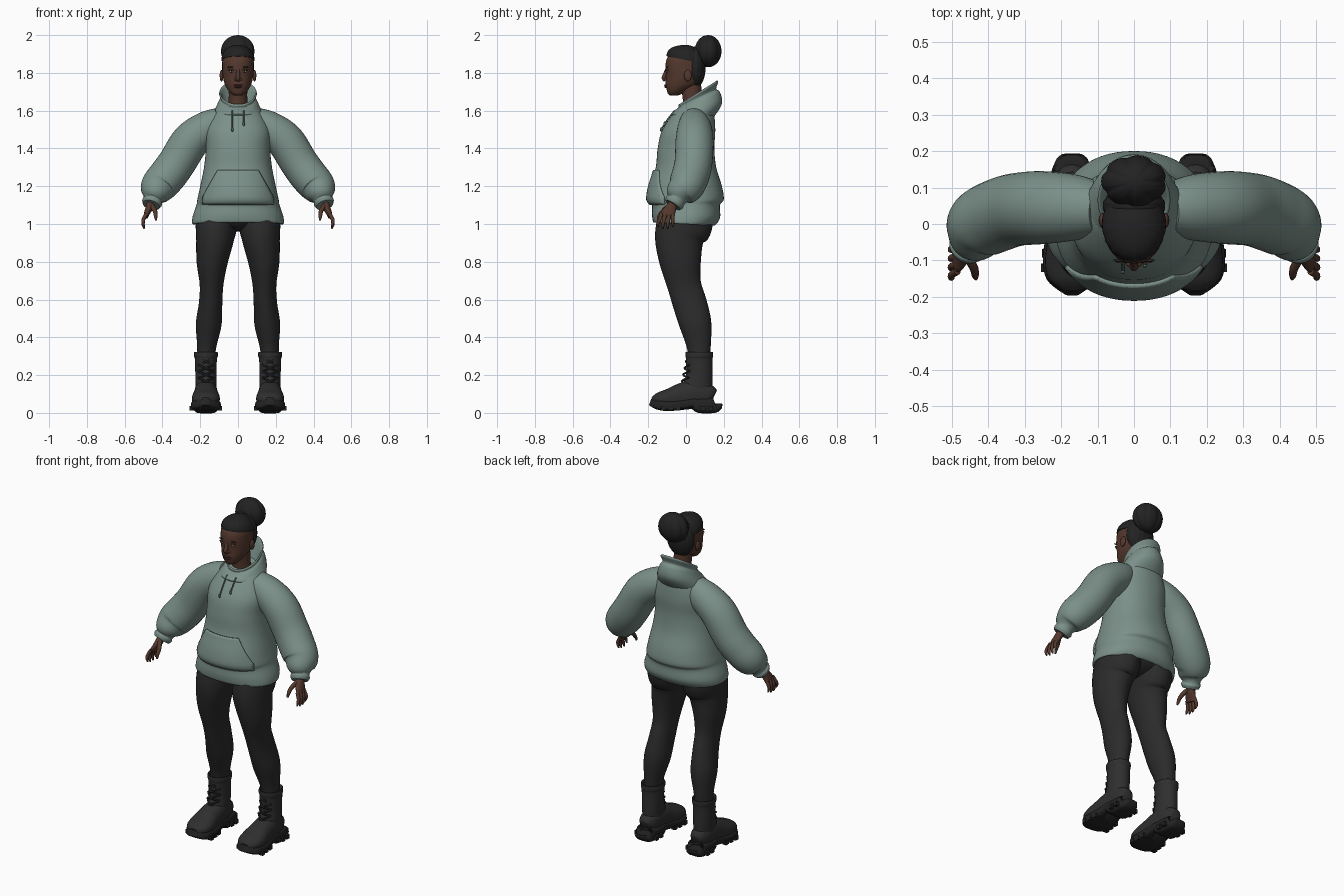
import bpy, bmesh, math
from mathutils import Vector, Matrix
from mathutils.bvhtree import BVHTree

if "Cube" in bpy.data.objects:
    bpy.data.objects.remove(bpy.data.objects["Cube"], do_unlink=True)


def material(name, *rgb):
    m = bpy.data.materials.new(name)
    m.use_nodes = True
    m.diffuse_color = (*rgb, 1)
    m.node_tree.nodes["Principled BSDF"].inputs["Base Color"].default_value = (*rgb, 1)
    return m


SAGE = material("sage fabric", .2, .28, .25)
CORD = material("dark sage cord", .1, .15, .13)
LEGGING = material("charcoal legging", .024, .024, .024)
LEATHER = material("black leather", .028, .028, .028)
RUBBER = material("black rubber", .017, .017, .017)
HAIR = material("black hair", .016, .016, .017)
SKIN = material("deep brown skin", .09, .04, .027)
LIP = material("lip brown", .07, .027, .023)
EYE = material("eye white", .3, .27, .25)
ACROSS = Vector((1, 0, 0))
DEPTH = Vector((0, 1, 0))
FOOT = .17


def finish(name, bm, mat, mirror=False):
    """Turn a bmesh into a smooth object with sharp creases."""
    bmesh.ops.recalc_face_normals(bm, faces=bm.faces)
    for face in bm.faces:
        face.smooth = True
    for edge in bm.edges:
        edge.smooth = edge.calc_face_angle(0) < .8
    mesh = bpy.data.meshes.new(name)
    bm.to_mesh(mesh)
    bm.free()
    mesh.materials.append(mat)
    ob = bpy.data.objects.new(name, mesh)
    bpy.context.collection.objects.link(ob)
    if mirror:
        ob.modifiers.new("mirror", "MIRROR").use_mirror_merge = False
    return ob


def spline(rows, steps=5):
    """Catmull-Rom interpolation of equally long tuples."""
    out = []
    last = len(rows) - 1
    for i in range(last):
        quad = [rows[max(0, min(last, i + k))] for k in (-1, 0, 1, 2)]
        for j in range(steps):
            t = j / steps
            out.append([b + t / 2 * (c - a + t * (2 * a - 5 * b + 4 * c - d + t * (3 * (b - c) + d - a)))
                        for a, b, c, d in zip(*quad)])
    return out + [rows[last]]


def section(count, power):
    """Unit superellipse with its angles."""
    for k in range(count):
        angle = math.tau * k / count
        c, s = math.cos(angle), math.sin(angle)
        yield math.copysign(abs(c) ** (2 / power), c), math.copysign(abs(s) ** (2 / power), s), angle


def bridge(bm, rows, closed):
    """Join neighbouring rows of vertices with quads."""
    for lo, hi in zip(rows, rows[1:]):
        for k in range(0 if closed else 1, len(lo)):
            bm.faces.new((lo[k - 1], lo[k], hi[k], hi[k - 1]))


def loft(name, rings, mat, mirror):
    bm = bmesh.new()
    rings = [[bm.verts.new(p) for p in ring] for ring in rings]
    bridge(bm, rings, True)
    bm.faces.new(rings[0])
    bm.faces.new(rings[-1])
    return finish(name, bm, mat, mirror)


def stack(name, mat, rows, x=0, count=48, power=2, lobes=0, groove=0, mirror=False):
    """Loft level rings: z, y, half width, half depth, optional rise to the back."""
    rings = []
    for z, y, width, depth, rise in spline([(*r, 0)[:5] for r in rows]):
        ring = []
        for c, s, angle in section(count, power):
            g = 1 - groove * abs(math.cos(lobes * angle / 2)) ** 6
            back = max(depth, .001) * s * g
            ring.append((x + max(width, .001) * c * g, y + back, z + rise * back))
        rings.append(ring)
    return loft(name, rings, mat, mirror)


def tube(name, mat, rows, ref=DEPTH, count=24, power=2, mirror=True):
    """Loft along a path: x, y, z, half size along ref, optional half size across."""
    rows = spline([(*r, r[3])[:5] for r in rows])
    points = [Vector(r[:3]) for r in rows]
    rings = []
    for i, p in enumerate(points):
        t = (points[min(i + 1, len(points) - 1)] - points[max(i - 1, 0)]).normalized()
        u = (ref - t * ref.dot(t)).normalized()
        v = t.cross(u)
        rings.append([p + u * rows[i][3] * c + v * rows[i][4] * s for c, s, _ in section(count, power)])
    return loft(name, rings, mat, mirror)


def dome(name, z, y, width, depth, height, start, lobes, groove, rise=0):
    """Grooved ellipsoid of hair, from the start latitude up to the pole."""
    rows = []
    for k in range(13):
        angle = math.radians(start + (90 - start) * k / 12)
        c = math.cos(angle)
        rows.append((z + height * math.sin(angle), y, width * c, depth * c, rise * c))
    stack(name, HAIR, rows, count=96, lobes=lobes, groove=groove)


def ball(name, mat, place, size, mirror=False):
    bm = bmesh.new()
    bmesh.ops.create_uvsphere(bm, u_segments=20, v_segments=12, radius=1)
    bm.transform(Matrix.Translation(place) @ Matrix.Diagonal((*size, 1)))
    finish(name, bm, mat, mirror)


def front_of(ob):
    """Return a function giving the foremost point of an object at x, z."""
    tree = BVHTree.FromPolygons([v.co for v in ob.data.vertices], [p.vertices for p in ob.data.polygons])
    return lambda x, z, lift=0: tree.ray_cast(Vector((x, -1, z)), DEPTH)[0] - lift * DEPTH


# Hooded top: body, hood, sleeves
body = stack("hoodie_body", SAGE, [
    (1.04, 0, .2, .14), (1, -.01, .24, .16, -.05), (1.04, 0, .24, .18, -.04), (1.1, 0, .22, .18),
    (1.13, 0, .215, .2), (1.2, 0, .2, .19), (1.3, 0, .18, .16), (1.4, 0, .17, .15),
    (1.5, .015, .17, .14), (1.6, .045, .12, .1), (1.63, .045, .07, .07)], count=64, power=2.2)
stack("hood", SAGE, [
    (1.57, .04, .14, .11), (1.61, .055, .12, .135, .2), (1.65, .06, .1, .12, .4), (1.665, .06, .09, .1, .5),
    (1.69, .065, .1, .105, .6), (1.69, .06, .09, .095, .6), (1.62, .045, .07, .075, .3)])
tube("sleeves", SAGE, [
    (.09, .04, 1.55, .07), (.16, .045, 1.51, .09), (.25, .045, 1.44, .1), (.32, .04, 1.33, .1),
    (.37, .025, 1.26, .1), (.42, 0, 1.2, .095), (.44, -.035, 1.16, .075), (.45, -.05, 1.13, .05),
    (.455, -.06, 1.115, .054), (.46, -.07, 1.1, .046)], count=36)

# Front pocket draped over the body
body_front = front_of(body)
bm = bmesh.new()
grid = []
for j in range(15):
    v = j / 14
    half = .185 - .1 * max(0, v - .2)
    z = 1.105 + .18 * v
    grid.append([bm.verts.new(body_front(half * (i / 12 - 1), z, .004)) for i in range(25)])
bridge(bm, grid, False)
pocket = finish("front_pocket", bm, SAGE)
pad = pocket.modifiers.new("thickness", "SOLIDIFY")
pad.thickness, pad.offset = .014, 0

# Drawstrings
for side, end in ((-1, 1.5), (1, 1.53)):
    path = [body_front(side * .03, z, .008) for z in (1.6, 1.57, 1.55, end)]
    tube("drawstring", CORD, [(*p, .004) for p in path], ref=ACROSS, count=8, mirror=False)
    ball("drawstring_tip", CORD, path[-1], (.006, .006, .012))

# Hips and legs
ball("hips", LEGGING, (0, -.01, 1.04), (.2, .14, .08))
tube("leggings", LEGGING, [
    (.1, 0, 1.08, .1, .14), (.113, -.01, 1, .11, .15), (.122, -.035, .92, .1, .13),
    (.137, -.03, .8, .083, .11), (.14, -.01, .68, .063, .09), (.145, .02, .58, .062, .09),
    (.155, .05, .47, .068, .085), (.165, .067, .36, .052, .065), (FOOT, .07, .28, .045, .055)],
    ref=ACROSS, count=40)

# Boots: shaft, foot, sole, lugs, laces
stack("boot_shafts", LEATHER, [
    (.06, .08, .05, .06), (.13, .06, .055, .08), (.2, .07, .056, .07), (.28, .07, .058, .07),
    (.3, .07, .063, .073), (.32, .07, .063, .073), (.32, .07, .057, .066), (.3, .07, .05, .06)],
    x=FOOT, mirror=True)
foot = [(.145, .08, .03, .04), (.12, .09, .05, .06), (.05, .1, .06, .075), (-.03, .085, .066, .07),
        (-.1, .075, .074, .05), (-.15, .07, .064, .036), (-.18, .066, .03, .016)]
sole = [(.16, .05, .03, .03), (.15, .04, .055, .04), (.07, .04, .064, .04), (.04, .053, .064, .027),
        (-.02, .045, .07, .026), (-.09, .037, .08, .028), (-.15, .045, .07, .027), (-.19, .058, .02, .018)]
for name, mat, rows, power in (("boot_feet", LEATHER, foot, 2.3), ("boot_soles", RUBBER, sole, 4)):
    tube(name, mat, [(FOOT, *r) for r in rows], ref=ACROSS, count=32, power=power)
bm = bmesh.new()
for y in (.13, .09, -.04, -.08, -.12):
    for side in (-1, 1):
        place = Matrix.Translation((FOOT + side * (.062 - .1 * min(y, 0)), y, .025))
        bmesh.ops.create_cube(bm, size=.024, matrix=place)
finish("sole_lugs", bm, RUBBER, True)
for k in range(4):
    z = .15 + .035 * k
    y = -.022 + .007 * k
    for side in (-.04, .04):
        tube("boot_lace", RUBBER, [(FOOT - side, y + .03, z, .005), (FOOT, y, z + .017, .005),
                                   (FOOT + side, y + .03, z + .035, .005)], count=8)

# Hands
tube("palms", SKIN, [(.46, -.06, 1.12, .024, .022), (.47, -.08, 1.085, .03, .02),
                     (.483, -.095, 1.055, .037, .015), (.488, -.1, 1.035, .033, .011)])
for k in range(4):
    y = -.13 + .02 * k
    fan = .006 * (k - 3)
    tip = .97 + .01 * abs(k - 1.5)
    tube("finger", SKIN, [(.485, y, 1.055, .01), (.5, y + fan / 2, 1.025, .01),
                          (.502, y + fan, tip + .02, .008), (.496, y + fan, tip, .004)], count=12)
tube("thumbs", SKIN, [(.46, -.085, 1.1, .014), (.44, -.12, 1.07, .012), (.436, -.14, 1.045, .01),
                      (.434, -.15, 1.02, .005)], count=12)

# Neck and head
stack("neck", SKIN, [(1.57, .04, .065, .06), (1.64, .035, .05, .05), (1.75, .025, .05, .055)])
head = stack("head", SKIN, [
    (1.68, -.064, .02, .02), (1.69, -.058, .036, .038), (1.71, -.045, .054, .057), (1.74, -.02, .07, .088),
    (1.78, -.006, .08, .1), (1.83, -.004, .083, .105), (1.88, -.004, .08, .095), (1.92, 0, .05, .06),
    (1.93, 0, .01, .01)], power=2.1)
tube("nose", SKIN, [(0, -.1, 1.825, .008), (0, -.11, 1.795, .01), (0, -.117, 1.774, .012),
                    (0, -.108, 1.76, .01)], ref=ACROSS, mirror=False)
ball("ears", SKIN, (.087, .01, 1.785), (.01, .02, .03), True)

# Facial features set onto the head surface
face_at = front_of(head)
for name, mat, x, z, lift, size in (
        ("nostrils", SKIN, .013, 1.766, .002, (.009, .01, .007)),
        ("upper_lip", LIP, 0, 1.734, 0, (.024, .008, .005)),
        ("lower_lip", LIP, 0, 1.726, 0, (.02, .009, .006)),
        ("eyes", EYE, .034, 1.808, 0, (.014, .005, .006)),
        ("irises", HAIR, .034, 1.808, .003, (.005, .003, .005)),
        ("upper_lids", SKIN, .034, 1.816, 0, (.018, .007, .004)),
        ("brows", HAIR, .036, 1.831, 0, (.021, .005, .003))):
    ball(name, mat, face_at(x, z, lift), size, mirror=x > 0)

# Swept-back hair with a top bun
dome("hair_cap", 1.868, 0, .088, .103, .08, 0, lobes=18, groove=.015, rise=-.2)
dome("back_hair", 1.83, .05, .086, .054, .11, -90, lobes=16, groove=.02)
dome("hair_bun", 1.915, .117, .09, .071, .085, -90, lobes=7, groove=.07)
